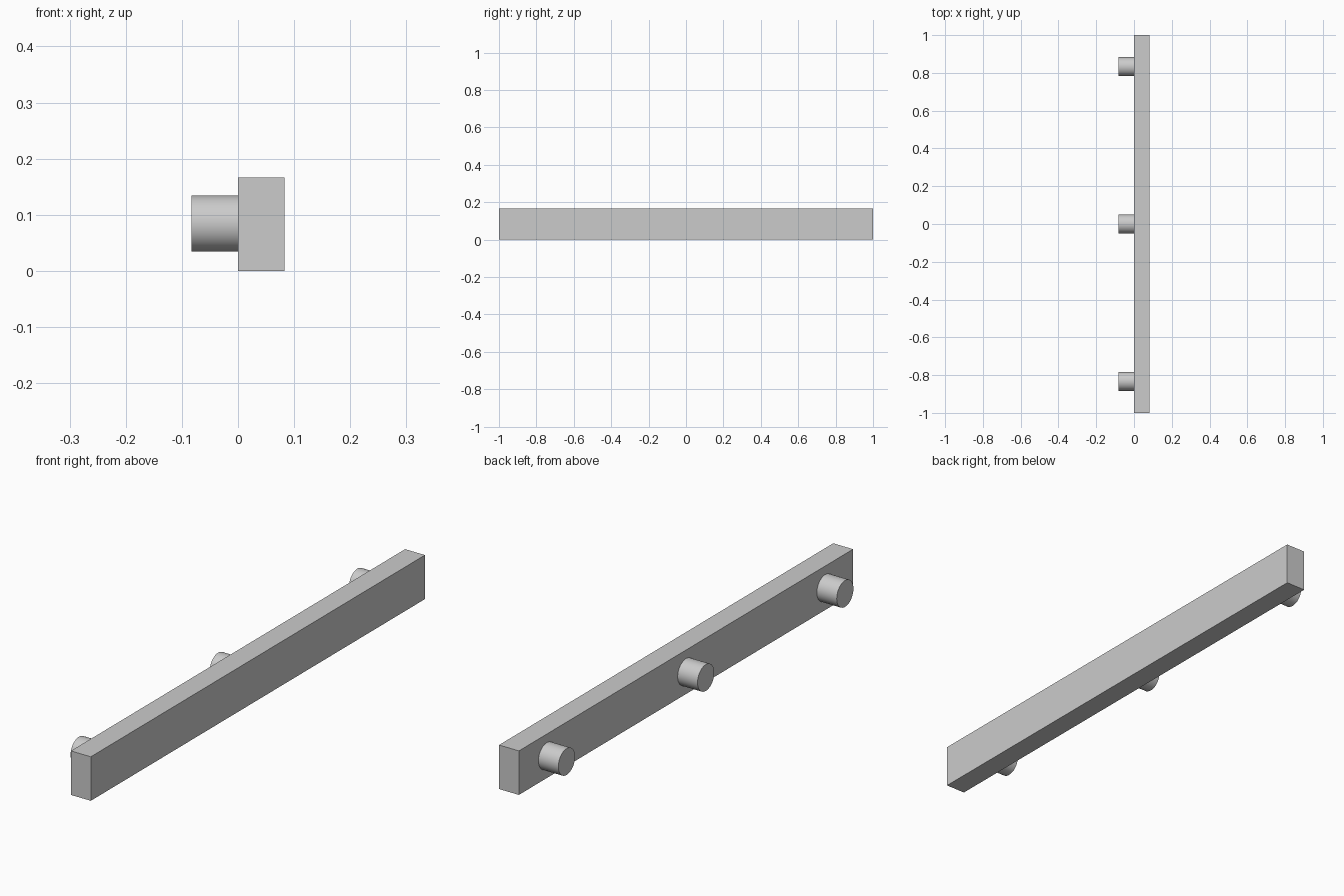
import bpy
import math

cube = bpy.data.objects.get("Cube")
if cube:
    bpy.data.objects.remove(cube, do_unlink=True)

# Bar and peg sizes
THICK, LENGTH, HEIGHT = 0.0833, 2.0, 0.1667
PEG_RADIUS, PEG_LENGTH, PEG_SPACING = 0.05, 0.0833, 0.833

# Plain grey material
grey = bpy.data.materials.new("light_grey")
grey.use_nodes = True
colour = (0.6, 0.6, 0.6, 1)
grey.diffuse_color = colour
grey.node_tree.nodes["Principled BSDF"].inputs["Base Color"].default_value = colour

# Long rectangular bar
bpy.ops.mesh.primitive_cube_add(size=1, location=(THICK / 2, 0, HEIGHT / 2))
bar = bpy.context.object
bar.name = "bar"
bar.scale = (THICK, LENGTH, HEIGHT)
bpy.ops.object.transform_apply(location=False, rotation=False, scale=True)
bar.data.materials.append(grey)

# Three round pegs on the right side of the bar
for name, step in (("front_peg", -1), ("middle_peg", 0), ("back_peg", 1)):
    bpy.ops.mesh.primitive_cylinder_add(
        vertices=64, radius=PEG_RADIUS, depth=PEG_LENGTH,
        location=(-PEG_LENGTH / 2, step * PEG_SPACING, HEIGHT / 2 + 0.001),
        rotation=(0, math.pi / 2, 0))
    peg = bpy.context.object
    peg.name = name
    peg.data.materials.append(grey)
    bpy.ops.object.shade_smooth_by_angle(angle=math.radians(30))
